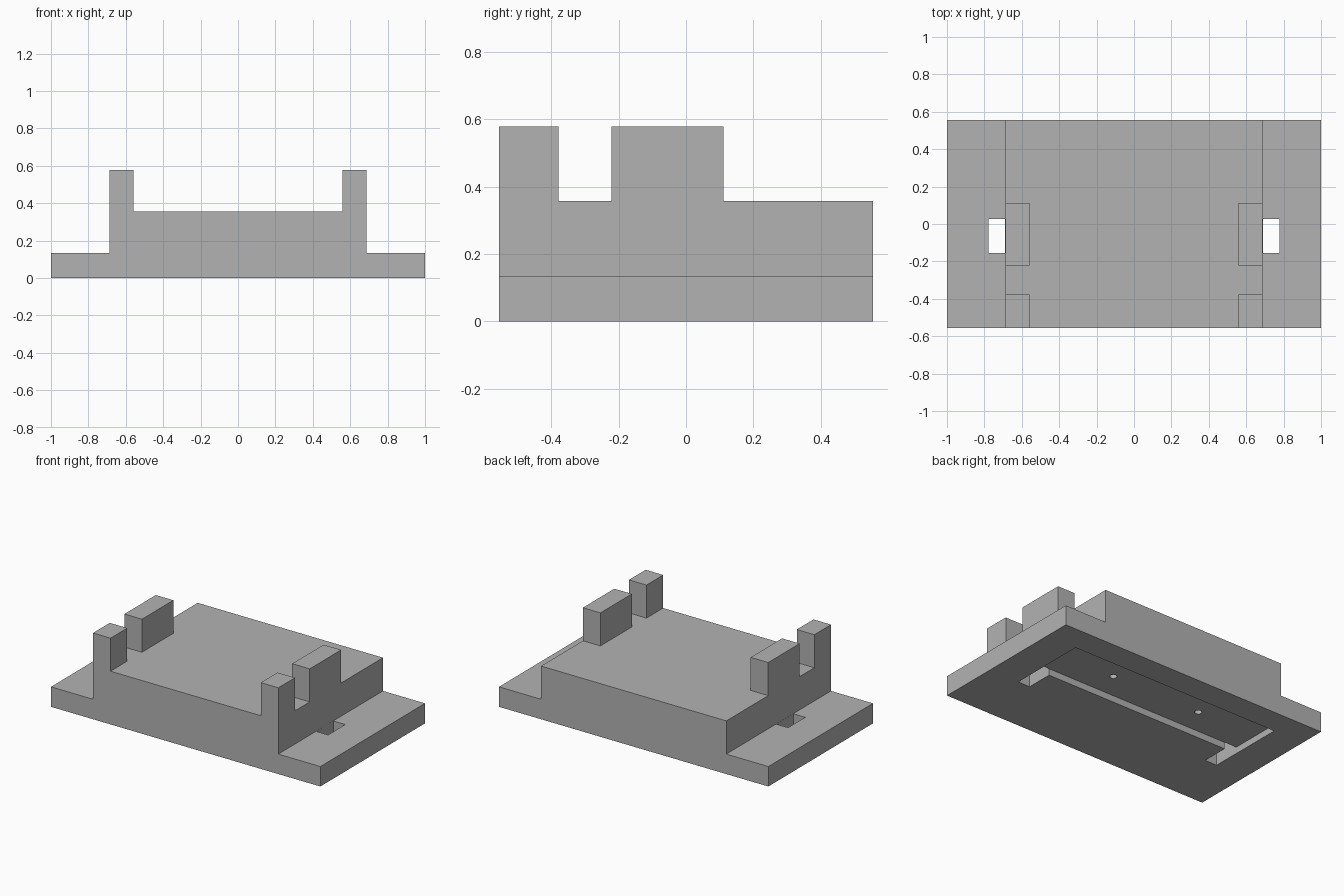
import bpy
import bmesh
from mathutils import Matrix, Vector

cube = bpy.data.objects.get("Cube")
if cube:
    bpy.data.objects.remove(cube, do_unlink=True)

grey = bpy.data.materials.new("plain_grey")
grey.use_nodes = True
colour = (0.45, 0.45, 0.45, 1)
grey.diffuse_color = colour
grey.node_tree.nodes["Principled BSDF"].inputs["Base Color"].default_value = colour

# Main dimensions
HALF_DEPTH = 0.555
PLATE_TOP, DECK_TOP, POST_TOP = 0.134, 0.357, 0.579
POST_IN, BLOCK_X, POCKET_X = 0.558, 0.688, 0.778
SLOT_FRONT, POCKET_FRONT, POCKET_BACK = -0.155, 0.027, 0.382
POCKET_TOP = 0.044
EPS = 0.0006  # keeps cutter faces from lying in body planes


def finish(name, bm):
    bmesh.ops.recalc_face_normals(bm, faces=bm.faces[:])
    mesh = bpy.data.meshes.new(name)
    bm.to_mesh(mesh)
    bm.free()
    mesh.materials.append(grey)
    obj = bpy.data.objects.new(name, mesh)
    bpy.context.collection.objects.link(obj)
    return obj


def box(name, low, high):
    low, high = Vector(low), Vector(high)
    bm = bmesh.new()
    place = Matrix.Translation((low + high) / 2) @ Matrix.Diagonal((*(high - low), 1))
    bmesh.ops.create_cube(bm, size=1, matrix=place)
    return finish(name, bm)


def cut(body, cutter):
    cutter.hide_render = True
    mod = body.modifiers.new("cut", "BOOLEAN")
    mod.operation = "DIFFERENCE"
    mod.solver = "EXACT"
    mod.object = cutter
    bpy.context.view_layer.objects.active = body
    bpy.ops.object.modifier_apply(modifier=mod.name)
    bpy.data.objects.remove(cutter, do_unlink=True)


# Body: stepped section run from front to back
half = [(1, 0), (1, PLATE_TOP), (BLOCK_X, PLATE_TOP), (BLOCK_X, DECK_TOP)]
outline = half + [(-x, z) for x, z in reversed(half)]
bm = bmesh.new()
section = bm.faces.new([bm.verts.new((x, -HALF_DEPTH, z)) for x, z in outline])
run = bmesh.ops.extrude_face_region(bm, geom=[section])
bmesh.ops.translate(bm, vec=(0, 2 * HALF_DEPTH, 0),
                    verts=[v for v in run["geom"] if isinstance(v, bmesh.types.BMVert)])
body = finish("stepped_body", bm)

# Shallow pocket in the underside
cut(body, box("pocket_cutter", (-POCKET_X, POCKET_FRONT, -0.1),
              (POCKET_X, POCKET_BACK, POCKET_TOP)))

for side, label in ((1, "left"), (-1, "right")):
    # Slot through the flange beside the raised block
    xs = sorted((side * (BLOCK_X + EPS), side * (POCKET_X - EPS)))
    cut(body, box("slot_cutter", (xs[0], SLOT_FRONT, -0.1),
                  (xs[1], POCKET_FRONT + EPS, 0.2)))

    # Blind screw hole in the pocket ceiling
    bm = bmesh.new()
    bmesh.ops.create_cone(bm, cap_ends=True, segments=24, radius1=0.022, radius2=0.022,
                          depth=0.3, matrix=Matrix.Translation((side * 0.333, 0.203, 0.1)))
    cut(body, finish("hole_cutter", bm))

    # Front and middle posts on the deck edge
    xs = sorted((side * POST_IN, side * BLOCK_X))
    for part, y0, y1 in (("front", -HALF_DEPTH, -0.378), ("middle", -0.222, 0.111)):
        box(f"{label}_{part}_post", (xs[0], y0, DECK_TOP), (xs[1], y1, POST_TOP))
